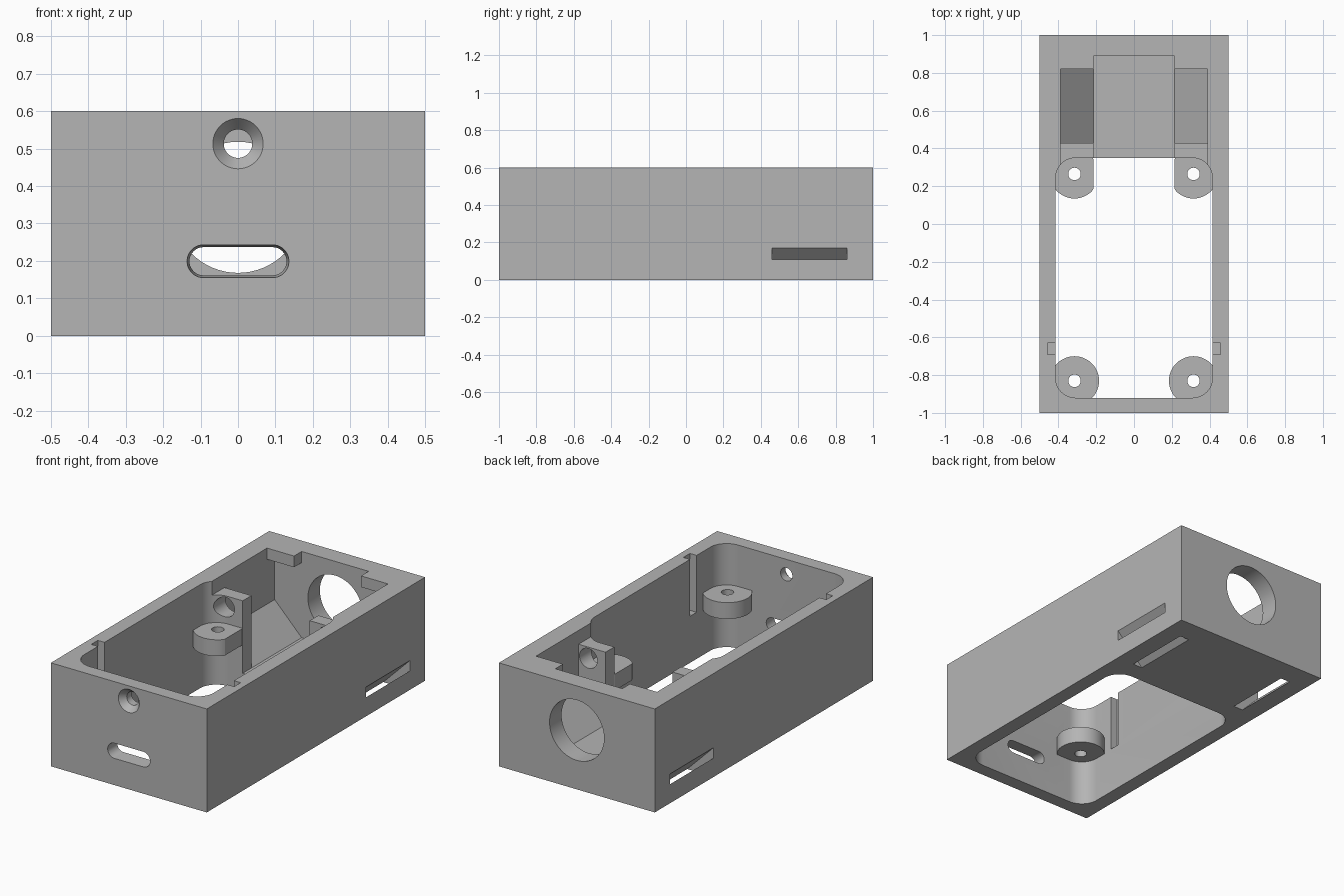
import bpy, bmesh, math

cube = bpy.data.objects.get("Cube")
if cube:
    bpy.data.objects.remove(cube, do_unlink=True)

# Single plastic colour
grey = bpy.data.materials.new("light_grey_plastic")
grey.use_nodes = True
colour = (0.46, 0.46, 0.46, 1)
grey.diffuse_color = colour
grey.node_tree.nodes["Principled BSDF"].inputs["Base Color"].default_value = colour


def prism(name, axis, lo, hi, outline, outline_hi=None):
    """Extrude a 2D outline along an axis; a second outline tapers it."""
    place = {"x": lambda a, b, c: (c, a, b),
             "y": lambda a, b, c: (a, c, b),
             "z": lambda a, b, c: (a, b, c)}[axis]
    bm = bmesh.new()
    low = [bm.verts.new(place(a, b, lo)) for a, b in outline]
    high = [bm.verts.new(place(a, b, hi)) for a, b in outline_hi or outline]
    bm.faces.new(low)
    bm.faces.new(high)
    n = len(low)
    for i in range(n):
        j = (i + 1) % n
        bm.faces.new((low[i], low[j], high[j], high[i]))
    bmesh.ops.recalc_face_normals(bm, faces=bm.faces)
    mesh = bpy.data.meshes.new(name)
    bm.to_mesh(mesh)
    bm.free()
    mesh.materials.append(grey)
    obj = bpy.data.objects.new(name, mesh)
    bpy.context.collection.objects.link(obj)
    return obj


def rect(x0, x1, y0, y1):
    return [(x0, y0), (x1, y0), (x1, y1), (x0, y1)]


def rounded(x0, x1, y0, y1, r, steps=12):
    pts = []
    centres = [(x1 - r, y1 - r), (x0 + r, y1 - r), (x0 + r, y0 + r), (x1 - r, y0 + r)]
    for k, (cx, cy) in enumerate(centres):
        for i in range(steps + 1):
            t = math.pi / 2 * (k + i / steps)
            pts.append((cx + r * math.cos(t), cy + r * math.sin(t)))
    return pts


def circle(cx, cy, r, n=48):
    return [(cx + r * math.cos(2 * math.pi * i / n),
             cy + r * math.sin(2 * math.pi * i / n)) for i in range(n)]


def stadium(half, z, r):
    # Slightly longer than the end caps so no points coincide
    return rounded(-half, half, z - r, z + r, r * 0.999)


case = prism("case", "z", 0, 0.6, rect(-0.5, 0.5, -1, 1))


def combine(tool, operation="DIFFERENCE"):
    mod = case.modifiers.new(tool.name, "BOOLEAN")
    mod.operation = operation
    mod.solver = "EXACT"
    mod.object = tool
    bpy.context.view_layer.objects.active = case
    bpy.ops.object.modifier_apply(modifier=mod.name)
    bpy.data.objects.remove(tool, do_unlink=True)


# Main through opening
combine(prism("main_opening", "z", -0.1, 0.7, rounded(-0.415, 0.415, -0.92, 0.35, 0.105)))

# Rear chamber with sloped floor sides, its centre passage and its top opening
chamber = [(-0.215, 0.1), (0.215, 0.1), (0.388, 0.275), (0.388, 0.535),
           (-0.388, 0.535), (-0.388, 0.275)]
combine(prism("rear_chamber", "y", 0.43, 0.89, chamber))
combine(prism("centre_passage", "z", 0.1, 0.7, rect(-0.215, 0.215, 0.3, 0.89)))
combine(prism("rear_top_opening", "z", 0.52, 0.7, rect(-0.388, 0.388, 0.3, 0.82)))

for s in (-1, 1):
    # Screw bosses; the rear pair is trimmed flush with the passage
    front = circle(s * 0.315, -0.83, 0.13)
    rear = [(s * max(s * x, 0.215), y) for x, y in circle(s * 0.315, 0.265, 0.13)]
    for outline, y in ((front, -0.83), (rear, 0.265)):
        combine(prism("boss", "z", 0.265, 0.36, outline), "UNION")
        combine(prism("boss_hole", "z", 0.2, 0.42, circle(s * 0.315, y, 0.033)))

    # Hole through each rear post
    combine(prism("post_hole", "y", 0.28, 0.5, circle(s * 0.325, 0.455, 0.057)))

    # Wall notches
    combine(prism("wall_notch", "z", 0.27, 0.7,
                  rect(*sorted((s * 0.4, s * 0.458)), -0.69, -0.63)))

    # Diagonal strap channels from the side wall to the underside
    strap = [(s * x, z) for x, z in ((0.28, -0.05), (0.34, -0.05), (0.55, 0.16), (0.55, 0.22))]
    combine(prism("strap_channel", "y", 0.46, 0.86, strap))

# Countersunk screw hole and tapered port slot in the front wall
combine(prism("screw_hole", "y", -1.1, -0.85, circle(0, 0.513, 0.038)))
combine(prism("countersink", "y", -1.001, -0.965,
              circle(0, 0.513, 0.068), circle(0, 0.513, 0.038)))
combine(prism("port_slot", "y", -1.001, -0.9,
              stadium(0.136, 0.199, 0.044), stadium(0.128, 0.199, 0.036)))

# Large round opening in the back wall
combine(prism("back_opening", "y", 0.85, 1.1, circle(0, 0.343, 0.175, 64)))

bpy.ops.object.select_all(action="DESELECT")
case.select_set(True)
bpy.context.view_layer.objects.active = case
bpy.ops.object.shade_smooth_by_angle(angle=math.radians(30))
